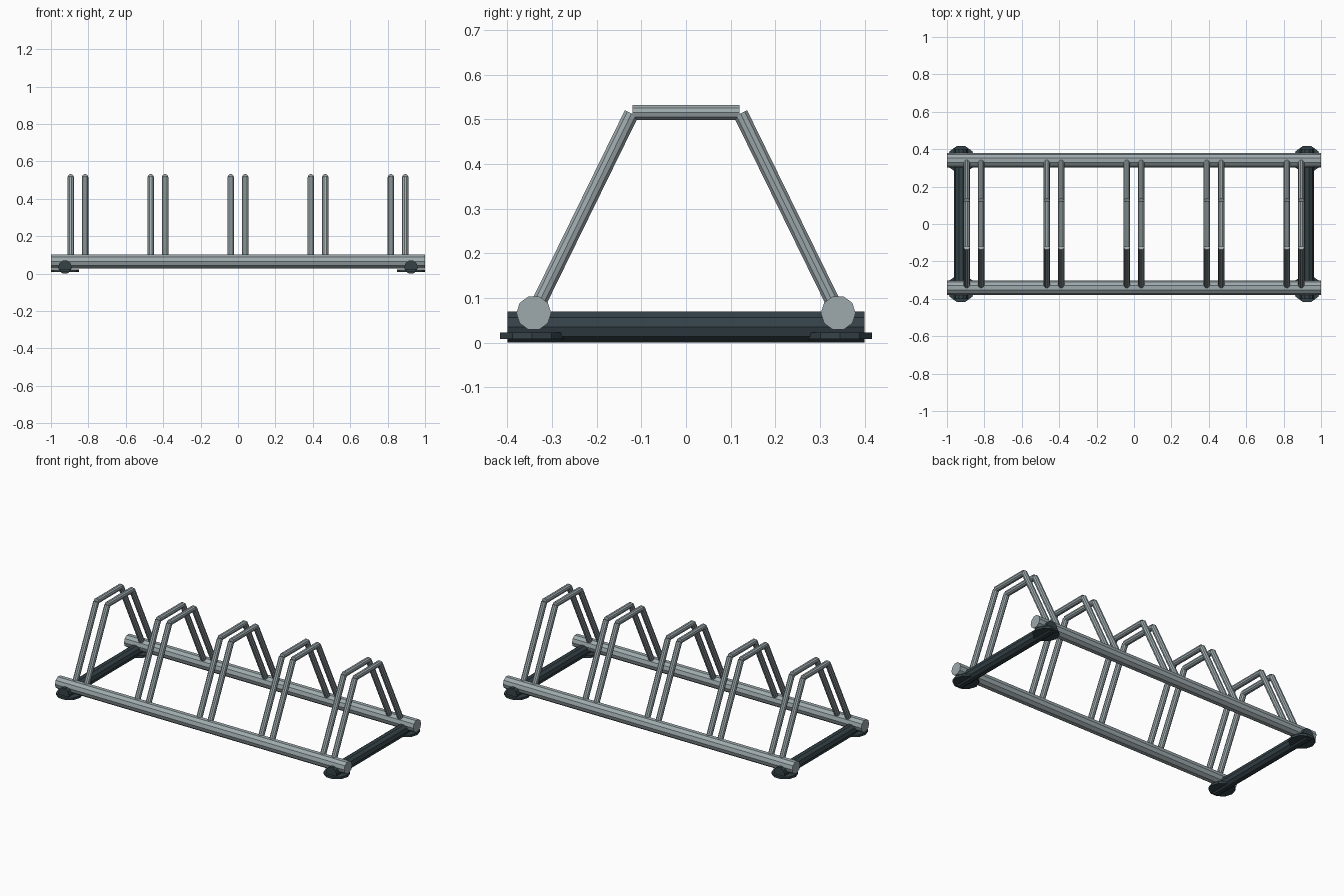
import bpy
from mathutils import Vector

cube = bpy.data.objects.get("Cube")
if cube:
    bpy.data.objects.remove(cube, do_unlink=True)

SIDES = 10


def make_material(name, colour):
    mat = bpy.data.materials.new(name)
    mat.use_nodes = True
    mat.diffuse_color = (*colour, 1)
    mat.node_tree.nodes["Principled BSDF"].inputs["Base Color"].default_value = (*colour, 1)
    return mat


steel = make_material("galvanised grey", (0.34, 0.40, 0.42))
dark = make_material("dark slate", (0.035, 0.055, 0.064))


def tube(name, start, end, radius, mat):
    """Ten-sided rod between two points, with corners pointing sideways."""
    start, end = Vector(start), Vector(end)
    axis = (end - start).normalized()
    # Corner direction: x, or y for rods that run along x
    side = Vector((0, 1, 0)) if abs(axis.x) > 0.5 else Vector((1, 0, 0))
    bpy.ops.mesh.primitive_cylinder_add(vertices=SIDES, radius=radius,
                                        depth=(end - start).length)
    obj = bpy.context.object
    basis = obj.matrix_world.to_3x3()
    up = axis.cross(side)
    # Cylinder corners begin on local y
    basis.col[0], basis.col[1], basis.col[2] = -up, side, axis
    obj.matrix_world = basis.to_4x4()
    obj.location = (start + end) / 2
    obj.name = name
    obj.data.materials.append(mat)
    return obj


RAIL_Y, RAIL_Z = 0.341, 0.066
BASE_X = 0.925

# Long rails
for label, s in (("front", -1), ("back", 1)):
    tube(f"{label}_rail", (-1, s * RAIL_Y, RAIL_Z), (1, s * RAIL_Y, RAIL_Z), 0.039, steel)

# Dark cross bars with disc feet
for label, s in (("right", -1), ("left", 1)):
    x = s * BASE_X
    tube(f"{label}_cross_bar", (x, -0.4, 0.035), (x, 0.4, 0.035), 0.0365, dark)
    for end, t in (("front", -1), ("back", 1)):
        y = t * 0.345
        tube(f"{label}_{end}_foot", (x, y, 0.008), (x, y, 0.022), 0.075, dark)

# Paired wheel hoops: two sloping legs and a top bar each
for i in range(5):
    for label, s in (("right", -1), ("left", 1)):
        x = (i - 2) * 0.428 + s * 0.0385
        name = f"hoop_{i + 1}_{label}"
        for end, t in (("front", -1), ("back", 1)):
            tube(f"{name}_{end}_leg", (x, t * RAIL_Y, RAIL_Z),
                 (x, t * 0.122, 0.513), 0.0175, steel)
        tube(f"{name}_top", (x, -0.12, 0.515), (x, 0.12, 0.515), 0.0175, steel)
